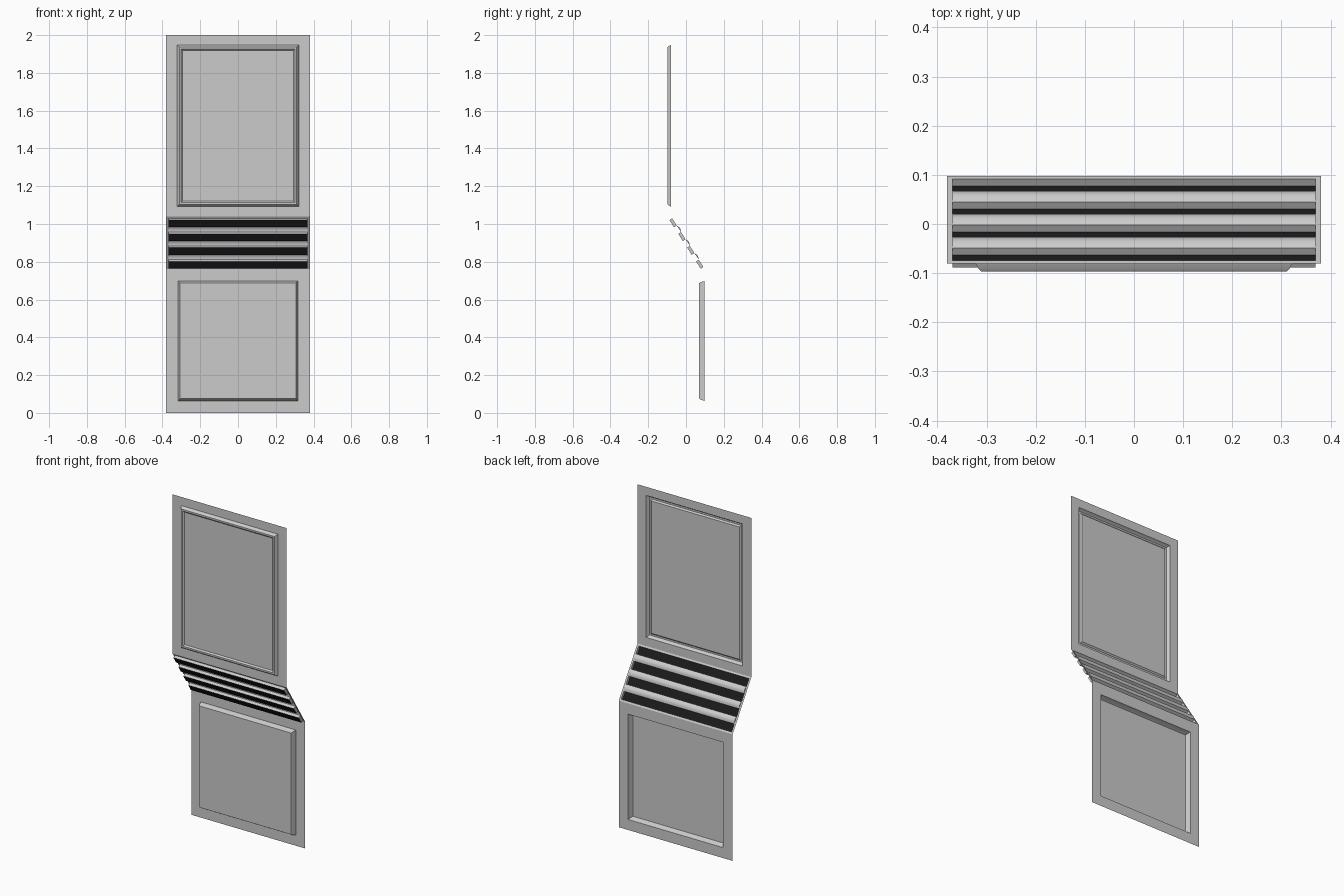
import bpy, math

if "Cube" in bpy.data.objects:
    bpy.data.objects.remove(bpy.data.objects["Cube"])

W = 0.38                        # half width of the sheet
Y_UP, Y_LOW = -0.08, 0.098      # planes of upper and lower sheets
Z_UP, Z_LOW = 1.04, 0.763       # top and bottom of the sloped part
LEN = math.hypot(Y_LOW - Y_UP, Z_UP - Z_LOW)
DY, DZ = (Y_LOW - Y_UP) / LEN, (Z_LOW - Z_UP) / LEN

dark = bpy.data.materials.new("dark_slot")
dark.diffuse_color = (0.012, 0.01, 0.012, 1)
dark.use_nodes = True
dark.node_tree.nodes["Principled BSDF"].inputs["Base Color"].default_value = dark.diffuse_color


def make(name, verts, faces, mat=None):
    me = bpy.data.meshes.new(name)
    me.from_pydata(verts, [], faces)
    ob = bpy.data.objects.new(name, me)
    bpy.context.collection.objects.link(ob)
    if mat:
        me.materials.append(mat)
    bpy.context.view_layer.objects.active = ob
    ob.select_set(True)
    bpy.ops.object.shade_smooth_by_angle(angle=math.radians(25))
    ob.select_set(False)
    return ob


def slope(x, t, n):
    """Point on the sloped part: t down the slope, n out towards the front."""
    return (x, Y_UP + DY * t + DZ * n, Z_UP + DZ * t - DY * n)


def upright(x, z, y):
    return (x, y, z)


def nested(name, rings, place, cap=True, mat=None):
    """Stack of rectangles (half width, low, high, depth) joined by walls."""
    verts, faces = [], []
    for hx, a, b, d in rings:
        verts += [place(-hx, a, d), place(hx, a, d), place(hx, b, d), place(-hx, b, d)]
    for r in range(len(rings) - 1):
        for i in range(4):
            j = (i + 1) % 4
            faces.append((4*r + i, 4*r + j, 4*r + 4 + j, 4*r + 4 + i))
    if cap:
        k = 4 * (len(rings) - 1)
        faces.append((k, k + 1, k + 2, k + 3))
    return make(name, verts, faces, mat)


# upper sheet with raised moulding
nested("upper_panel", [
    (W, Z_UP, 2.0, Y_UP),
    (0.322, 1.092, 1.948, Y_UP),
    (0.317, 1.097, 1.943, -0.090),
    (0.311, 1.103, 1.937, -0.097),
    (0.301, 1.113, 1.927, -0.097),
    (0.293, 1.121, 1.919, -0.089)], upright)

# lower sheet with pressed panel
nested("lower_panel", [
    (W, 0.0, Z_LOW, Y_LOW),
    (0.317, 0.063, 0.698, Y_LOW),
    (0.311, 0.070, 0.692, 0.078),
    (0.306, 0.075, 0.687, 0.070),
    (0.298, 0.083, 0.679, 0.070)], upright)

# sloped vent: rim, four slots pushed to the front, rounded ribs between
SX, M, L, DEPTH = 0.369, 0.0115, 0.0455, 0.017
PITCH = (LEN - 2 * M - L) / 3
nested("vent_rim", [(W, 0, LEN, 0), (SX, M, LEN - M, 0)], slope, cap=False)

for i in range(4):
    a = M + i * PITCH
    b = a + L
    nested(f"slot_wall_{i + 1}", [(SX, a, b, 0), (SX, a, b, DEPTH)], slope, cap=False)
    nested(f"slot_panel_{i + 1}", [(SX, a, b, DEPTH)], slope, mat=dark)
    if i < 3:
        n, gap = 8, PITCH - L
        verts = []
        for s in (-SX, SX):
            for k in range(n + 1):
                u = k / n
                verts.append(slope(s, b + gap * u, -0.007 * math.sin(math.pi * u)))
        faces = [(k, k + 1, n + 2 + k, n + 1 + k) for k in range(n)]
        faces += [tuple(range(n + 1)), tuple(range(2 * n + 1, n, -1))]
        make(f"vent_rib_{i + 1}", verts, faces)
